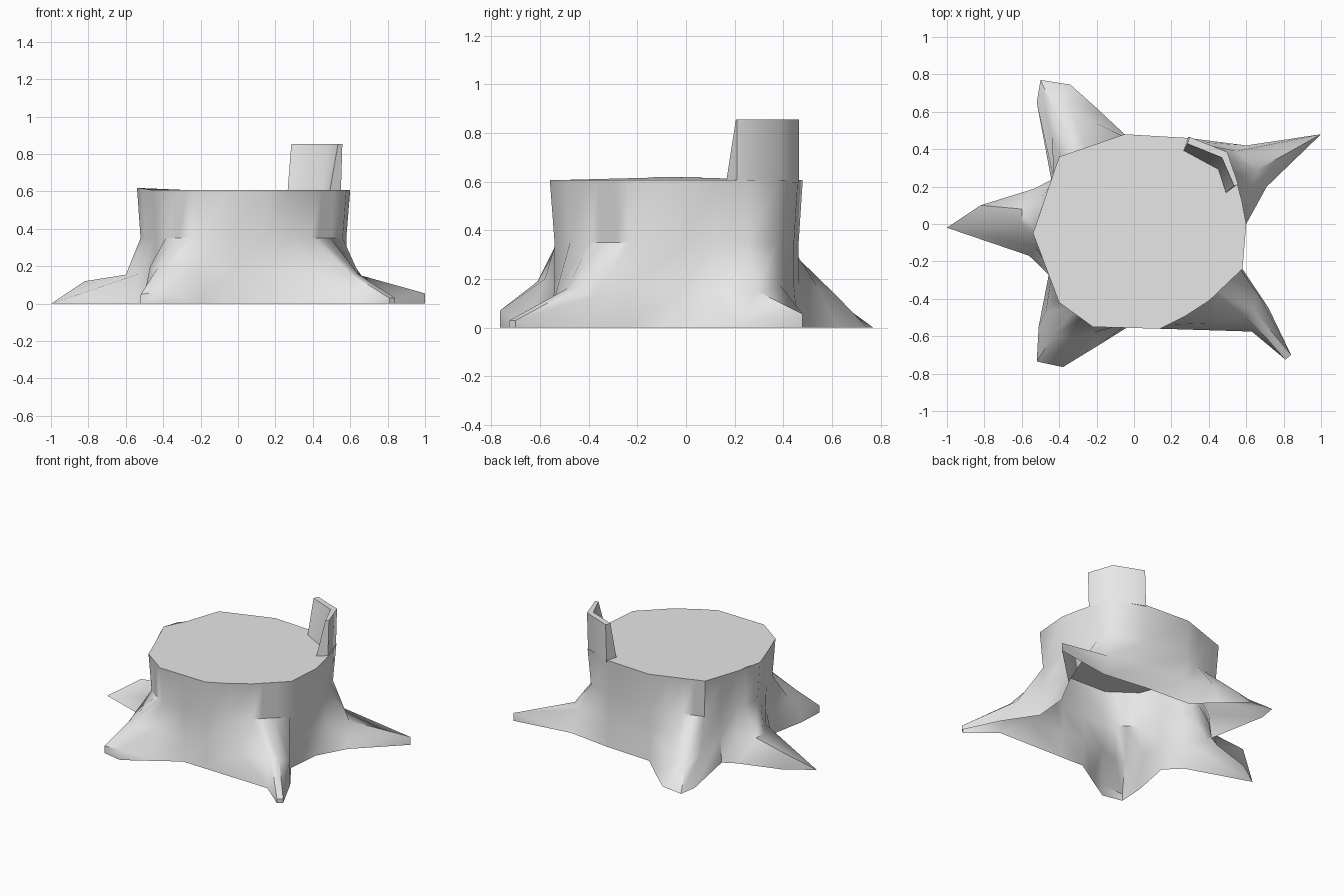
import bpy
import bmesh
import math

cube = bpy.data.objects.get("Cube")
if cube:
    bpy.data.objects.remove(cube)

# Single plain grey material
GREY = (0.8, 0.8, 0.8, 1.0)
grey = bpy.data.materials.new("plain grey")
grey.diffuse_color = GREY
grey.use_nodes = True
grey.node_tree.nodes["Principled BSDF"].inputs["Base Color"].default_value = GREY

# Cut rim of the trunk, counter-clockwise from the left side
RIM = [(.6, 0), (.56, .21), (.49, .39), (.29, .46), (-.05, .48), (-.4, .36),
       (-.54, -.05), (-.4, -.42), (-.22, -.55), (.14, -.56), (.36, -.45), (.58, -.24)]
RIM_HEIGHT = .607
WAIST_HEIGHT = .35
WAIST_SCALE = .965


def rim_point(t):
    """Point on the rim; t counts corners, fractions lie along an edge."""
    i, f = int(t), t - int(t)
    a, b = RIM[i], RIM[(i + 1) % len(RIM)]
    return a[0] + (b[0] - a[0]) * f, a[1] + (b[1] - a[1]) * f


def column(t, knee=None, foot=None, toe=0.0):
    """One vertical line of the stump: rim, waist, knee, toe top, ground."""
    x, y = rim_point(t)
    knee = knee or (x * WAIST_SCALE, y * WAIST_SCALE, .17)
    foot = foot or (x, y)
    lift = .012 if x < -.5 else 0
    return [(x, y, RIM_HEIGHT + lift),
            (x * WAIST_SCALE, y * WAIST_SCALE, WAIST_HEIGHT),
            knee, (*foot, toe), (*foot, 0)]


def finish(bm, name):
    """Weld, store and shade a mesh."""
    bmesh.ops.remove_doubles(bm, verts=bm.verts, dist=.0005)
    mesh = bpy.data.meshes.new(name)
    bm.to_mesh(mesh)
    bm.free()
    mesh.materials.append(grey)
    obj = bpy.data.objects.new(name, mesh)
    bpy.context.collection.objects.link(obj)
    bpy.ops.object.select_all(action='DESELECT')
    obj.select_set(True)
    bpy.context.view_layer.objects.active = obj
    bpy.ops.object.shade_smooth_by_angle(angle=math.radians(50))
    return obj


# Roots: each is a fan of columns reaching out to its tip
back_left_root = [
    column(.6, (.6, .12, .16), (.71, .2)),
    column(1.3, (.66, .29, .15), (1, .48), .055),
    column(2, (.55, .39, .17), (.6, .42)),
]
back_right_root = [
    column(4.35, (-.2, .54, .17), (-.2, .62)),
    column(4.6, (-.34, .62, .13), (-.34, .745)),
    column(4.8, (-.43, .62, .11), (-.5, .77)),
    column(5, (-.44, .47, .15), (-.52, .65)),
]
right_root = [
    column(5.6, (-.5, .14, .18), (-.53, .19)),
    column(5.75, (-.6, .08, .155), (-.82, .1), .12),
    column(6, (-.6, 0, .155), (-1, -.02)),
    column(6.2, (-.53, -.12, .16), (-.56, -.17)),
]
front_right_root = [
    column(7, (-.47, -.46, .2), (-.51, -.55)),
    column(7.4, (-.43, -.6, .19), (-.52, -.735), .05),
    column(7.7, (-.36, -.61, .19), (-.38, -.765), .07),
    column(8, (-.22, -.58, .2), (-.2, -.655)),
]
front_left_root = [
    column(9.6, (.4, -.53, .16), (.63, -.575)),
    column(10.2, (.6, -.49, .16), (.81, -.725), .03),
    column(10.4, (.64, -.46, .16), (.84, -.7), .03),
    column(10.7, (.66, -.37, .13), (.72, -.45)),
]

# Stump: roots joined by plain wall columns, open below
columns = ([column(0)] + back_left_root + [column(3), column(4)]
           + back_right_root + [column(5.3)] + right_root + [column(6.6)]
           + front_right_root + [column(8.5), column(9)]
           + front_left_root + [column(11)])
bm = bmesh.new()
grid = [[bm.verts.new(p) for p in col] for col in columns]
for a, b in zip(grid, grid[1:] + grid[:1]):
    for r in range(len(a) - 1):
        bm.faces.new((a[r + 1], b[r + 1], b[r], a[r]))
bm.faces.new([col[0] for col in grid])
bmesh.ops.dissolve_degenerate(bm, edges=bm.edges, dist=.0005)
finish(bm, "stump")

# Splinter: bent strip of bark standing on the rim, thinner at its top
outer = [(.55, .21), (.49, .385), (.29, .465)]
inner_base = [(.49, .165), (.45, .29), (.265, .39)]
inner_top = [(.535, .205), (.47, .355), (.285, .43)]
BASE, TOP = RIM_HEIGHT - .01, .855
bm = bmesh.new()
sections = []
for o, low, high in zip(outer, inner_base, inner_top):
    corners = [(*o, BASE), (o[0] + .008, o[1], TOP), (*high, TOP), (*low, BASE)]
    sections.append([bm.verts.new(c) for c in corners])
for a, b in zip(sections, sections[1:]):
    for k in range(4):
        n = (k + 1) % 4
        bm.faces.new((a[k], b[k], b[n], a[n]))
bm.faces.new(sections[0])
bm.faces.new(sections[-1][::-1])
bmesh.ops.recalc_face_normals(bm, faces=bm.faces)
finish(bm, "splinter")
